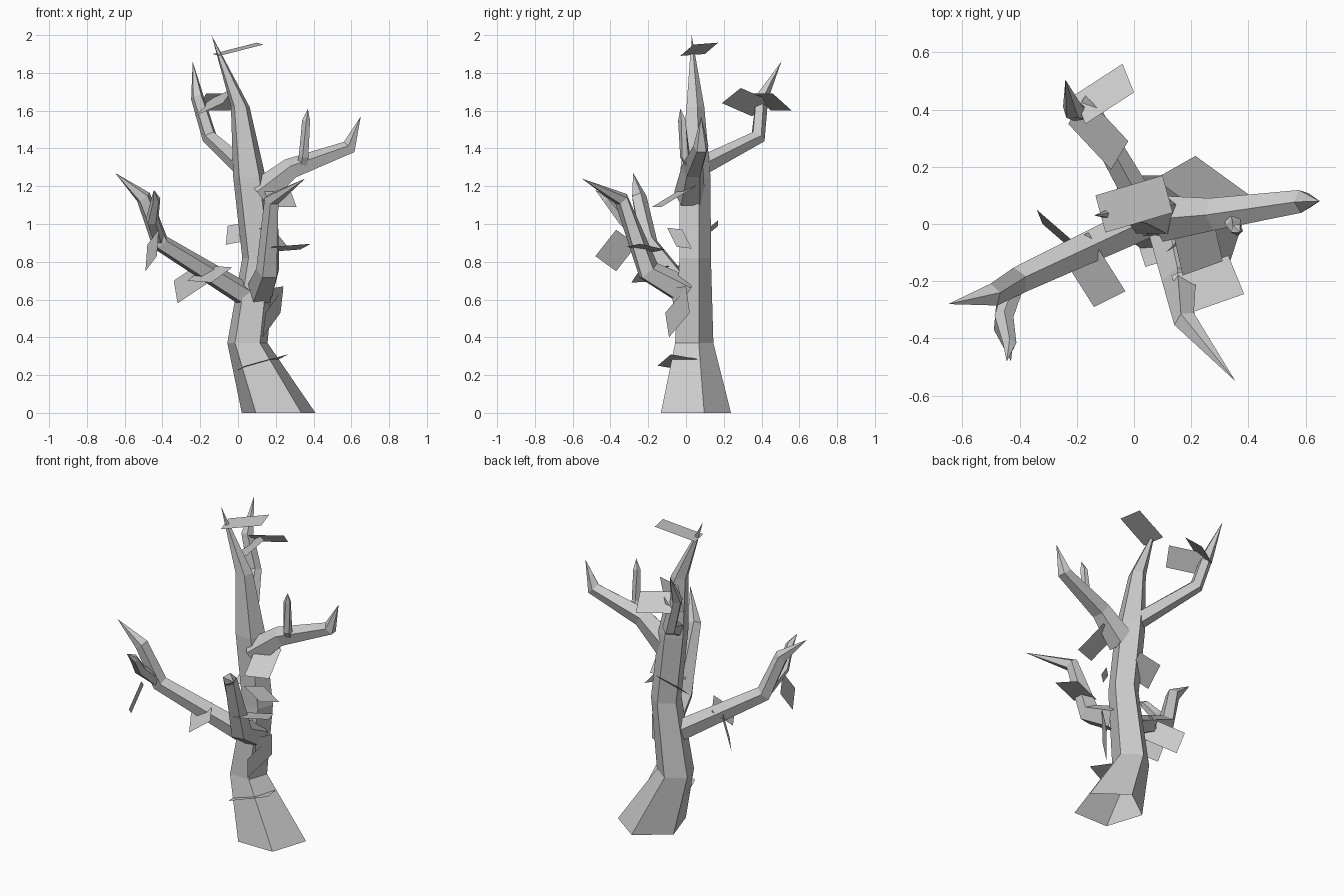
import bpy, math
from mathutils import Vector


def mesh_object(name, verts, faces):
    me = bpy.data.meshes.new(name)
    me.from_pydata([tuple(v) for v in verts], [], faces)
    me.update()
    ob = bpy.data.objects.new(name, me)
    bpy.context.collection.objects.link(ob)
    return ob


def limb(name, path, radii, flat=False, sides=5):
    """Faceted tapering tube, open at the root, ending in a pointed tip."""
    pts = [Vector(p) for p in path]
    verts, faces = [], []
    for i, r in enumerate(radii):
        t = (pts[i + 1] - pts[i]).normalized()
        if i:
            t = (t + (pts[i] - pts[i - 1]).normalized()).normalized()
        if flat:
            u, v = Vector((1, 0, 0)), Vector((0, 1, 0))
        else:
            u = Vector((0, 0, 1)).cross(t).normalized()
            v = t.cross(u)
        for k in range(sides):
            a = math.pi / 2 + 2 * math.pi * k / sides
            verts.append(pts[i] + r * (math.cos(a) * u + math.sin(a) * v))
    verts.append(pts[-1])
    tip, n = len(verts) - 1, len(radii)
    for i in range(n):
        for k in range(sides):
            a, b = i * sides + k, i * sides + (k + 1) % sides
            faces.append([a, b, tip] if i == n - 1 else [a, b, b + sides, a + sides])
    return mesh_object(name, verts, faces)


# Trunk with flared base
limb("trunk",
     [(.215, .033, 0), (.05, .033, .37), (.11, .04, .82), (.06, .04, 1.25),
      (.012, .045, 1.62), (-.14, .03, 2)],
     [.205, .112, .092, .09, .052], flat=True)

# Main branches
limb("left_branch", [(.06, .02, .61), (-.41, -.2, .90), (-.5, -.25, 1.14), (-.65, -.28, 1.27)],
     [.065, .05, .042])
limb("back_branch", [(.04, .05, 1.29), (-.15, .38, 1.46), (-.215, .4, 1.67), (-.24, .505, 1.86)],
     [.055, .042, .036])
limb("right_branch", [(.11, .02, 1.15), (.28, .035, 1.29), (.59, .08, 1.405), (.65, .08, 1.57)],
     [.085, .06, .042])
limb("front_branch", [(.12, .0, .64), (.16, -.2, .75), (.18, -.34, 1.13), (.355, -.55, 1.24)],
     [.08, .065, .042])

# Small twigs
limb("left_twig", [(-.42, -.22, .92), (-.455, -.33, 1.02), (-.435, -.42, 1.13), (-.445, -.48, 1.18)],
     [.035, .035, .025])
limb("right_twig", [(.34, .03, 1.3), (.35, -.005, 1.36), (.36, -.02, 1.55), (.37, -.03, 1.61)],
     [.03, .028, .022])

# Flat leaf cards: three corners each, the fourth completes the parallelogram
leaves = [
    ((-.135, .1, 1.90), (.10, .17, 1.96), (.135, .04, 1.95)),
    ((-.08, .19, 1.64), (-.02, .29, 1.72), (-.17, .45, 1.65)),
    ((-.21, .45, 1.6), (-.04, .56, 1.6), (0, .46, 1.69)),
    ((-.43, -.48, .83), (-.49, -.37, .75), (-.48, -.26, .89)),
    ((-.34, .05, .70), (-.32, .0, .58), (-.17, -.13, .68)),
    ((-.16, -.03, .78), (-.03, -.235, .77), (-.14, -.29, .69)),
    ((.385, -.245, .895), (.33, -.11, .865), (.13, -.18, .85)),
    ((.17, -.18, 1.09), (.31, -.13, 1.09), (.27, .05, 1.2)),
    ((-.065, .05, .89), (-.055, .17, .99), (.1, .17, 1.02)),
    ((.11, -.1, .98), (.19, -.02, .97), (.27, .03, .87)),
    ((.18, -.08, .66), (.24, 0, .67), (.22, .02, .53)),
    ((.24, 0, .66), (.225, .02, .53), (.13, -.09, .4)),
    ((.04, -.15, .25), (.265, -.08, .31), (.22, .06, .285)),
]
for i, corners in enumerate(leaves):
    a, b, c = map(Vector, corners)
    mesh_object("leaf_%02d" % (i + 1), [a, b, c, a + c - b], [[0, 1, 2, 3]])
